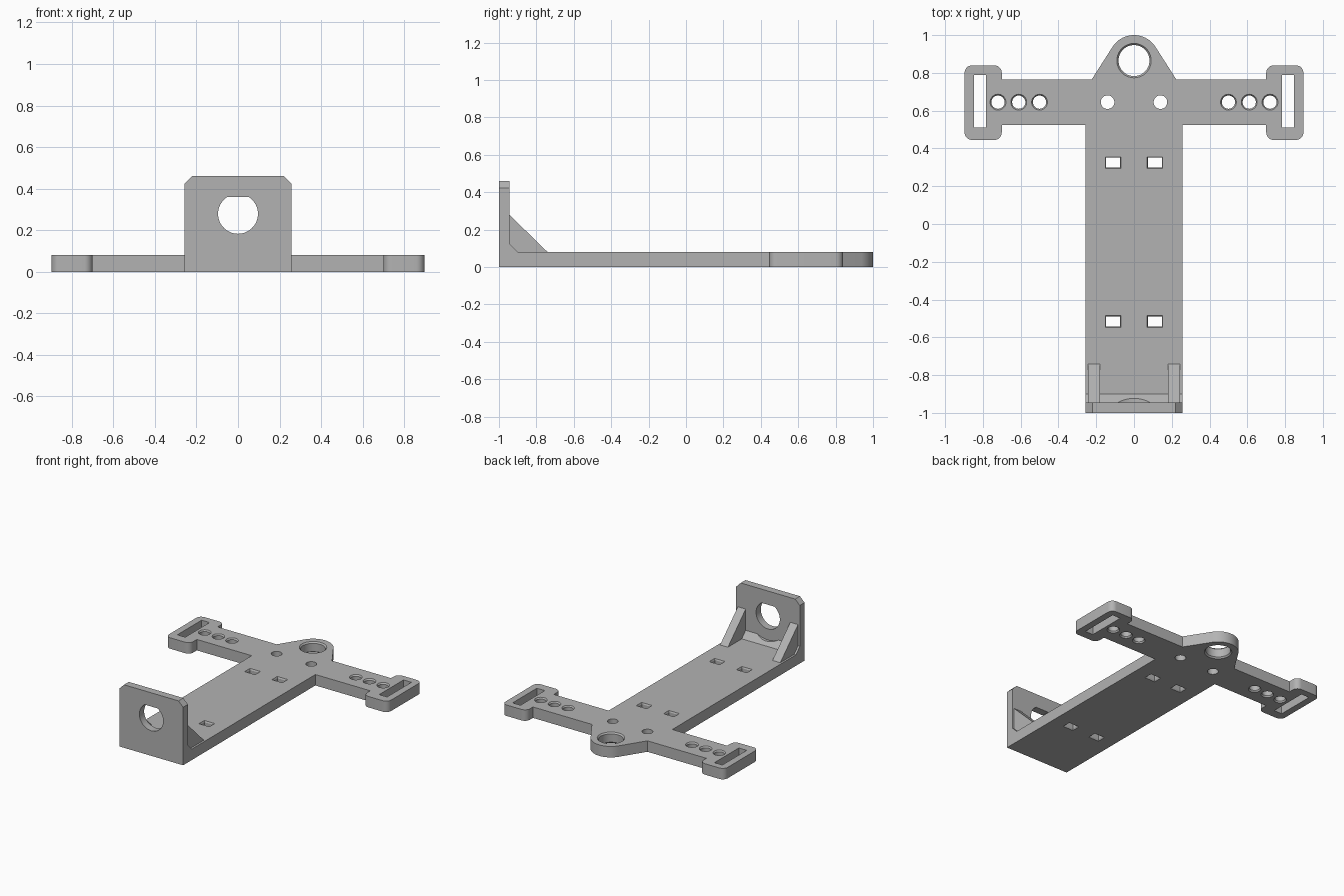
import bpy, bmesh, math
from mathutils import Vector

if "Cube" in bpy.data.objects:
    bpy.data.objects.remove(bpy.data.objects["Cube"])

grey = bpy.data.materials.new("mid grey")
grey.diffuse_color = (0.45, 0.45, 0.45, 1)
grey.use_nodes = True
grey.node_tree.nodes["Principled BSDF"].inputs["Base Color"].default_value = grey.diffuse_color


def loft(name, rings):
    """Closed solid through a stack of matching point rings."""
    bm = bmesh.new()
    rows = [[bm.verts.new(p) for p in ring] for ring in rings]
    n = len(rows[0])
    bm.faces.new(rows[0])
    bm.faces.new(rows[-1])
    for a, b in zip(rows, rows[1:]):
        for i in range(n):
            j = (i + 1) % n
            bm.faces.new((a[i], a[j], b[j], b[i]))
    bmesh.ops.recalc_face_normals(bm, faces=bm.faces)
    me = bpy.data.meshes.new(name)
    bm.to_mesh(me)
    bm.free()
    me.materials.append(grey)
    ob = bpy.data.objects.new(name, me)
    bpy.context.collection.objects.link(ob)
    return ob


def prism(name, pts, axis, lo, hi):
    """Extrude a 2D profile along x, y or z."""
    def place(p, d):
        return {'x': (d, p[0], p[1]), 'y': (p[0], d, p[1]), 'z': (p[0], p[1], d)}[axis]
    return loft(name, [[place(p, d) for p in pts] for d in (lo, hi)])


def arc(cx, cy, r, a0, a1, n):
    angles = [math.radians(a0 + (a1 - a0) * i / n) for i in range(n + 1)]
    return [(cx + r * math.cos(a), cy + r * math.sin(a)) for a in angles]


def circle(cx, cy, r, n=48):
    return arc(cx, cy, r, 0, 360, n)[:-1]


def rect(x0, x1, y0, y1):
    return [(x0, y0), (x1, y0), (x1, y1), (x0, y1)]


def combine(target, tool, operation):
    """Apply a boolean, then discard the tool."""
    mod = target.modifiers.new("boolean", 'BOOLEAN')
    mod.operation = operation
    mod.solver = 'EXACT'
    mod.object = tool
    bpy.context.view_layer.update()
    dg = bpy.context.evaluated_depsgraph_get()
    me = bpy.data.meshes.new_from_object(target.evaluated_get(dg))
    target.modifiers.clear()
    target.data = me
    bpy.data.objects.remove(tool)


def chamfered_cutter(ring, c):
    """Through-hole cutter flared by c(z) at both plate faces."""
    d = 0.01
    wide, tight = ring(c), ring(0)
    levels = [(-0.02, wide), (0, wide), (d, tight), (T - d, tight), (T, wide), (T + 0.02, wide)]
    return loft("cutter", [[(x, y, z) for x, y in pts] for z, pts in levels])


T = 0.08      # plate thickness
W = 0.257     # half width of the spine

# Flat plate: spine, cross arms, rounded strap pads and rounded nose
r, px0, px1, py0, py1 = 0.04, 0.70, 0.897, 0.445, 0.84
half = [(W, -1), (W, 0.525), (px0, 0.525)]
half += arc(px0 + r, py0 + r, r, 180, 270, 8)
half += arc(px1 - r, py0 + r, r, 270, 360, 8)
half += arc(px1 - r, py1 - r, r, 0, 90, 8)
half += arc(px0 + r, py1 - r, r, 90, 180, 8)
half += [(px0, 0.765), (0.224, 0.765)]
half += arc(0, 0.865, 0.135, 32, 90, 14)
outline = half + [(-x, y) for x, y in reversed(half[:-1])]
bracket = prism("bracket", outline, 'z', 0, T)

# Upright wall with clipped top corners
c, top = 0.037, 0.46
wall = prism("wall", [(-W, 0), (W, 0), (W, top - c), (W - c, top), (c - W, top), (-W, top - c)],
             'y', -1, -0.945)
# Sloped root strip behind the wall, scooped for clearance round the hole
root = prism("root", [(-0.96, 0.05), (-0.96, 0.14), (-0.9, 0.08), (-0.9, 0.05)], 'x', -W, W)
combine(root, prism("scoop", circle(0, 0.28, 0.177, 64), 'y', -0.945, -0.8), 'DIFFERENCE')
combine(bracket, wall, 'UNION')
combine(bracket, root, 'UNION')

# Triangular side gussets
for s in (-1, 1):
    gusset = prism("gusset", [(-0.97, 0.04), (-0.97, 0.28), (-0.945, 0.28), (-0.74, T), (-0.74, 0.04)],
                   'x', s * 0.18, s * 0.243)
    combine(bracket, gusset, 'UNION')

# Wall hole with a flat top
flat = [(x, min(z, 0.36)) for x, z in circle(0, 0.279, 0.096, 64)]
a = math.degrees(math.asin(0.081 / 0.096))
flat = arc(0, 0.279, 0.096, 180 - a, 360 + a, 48)
combine(bracket, prism("cutter", flat, 'y', -1.1, -0.93), 'DIFFERENCE')

# Nose hole
combine(bracket, chamfered_cutter(lambda e: circle(0, 0.865, 0.082 + e, 64), 0.009), 'DIFFERENCE')

for s in (-1, 1):
    # Strap slots and plain screw holes
    combine(bracket, prism("cutter", rect(s * 0.783, s * 0.847, 0.51, 0.79), 'z', -0.1, 0.2), 'DIFFERENCE')
    combine(bracket, prism("cutter", circle(s * 0.14, 0.645, 0.036), 'z', -0.1, 0.2), 'DIFFERENCE')
    # Row of arm holes
    for x in (0.50, 0.61, 0.72):
        combine(bracket, chamfered_cutter(lambda e: circle(s * x, 0.645, 0.035 + e), 0.007), 'DIFFERENCE')
    # Rectangular tie holes
    for y in (0.325, -0.516):
        combine(bracket, chamfered_cutter(
            lambda e: rect(s * 0.11 - 0.037 - e, s * 0.11 + 0.037 + e, y - 0.026 - e, y + 0.026 + e),
            0.005), 'DIFFERENCE')

# Smooth curved walls, keep corners crisp
bpy.context.view_layer.objects.active = bracket
bracket.select_set(True)
bpy.ops.object.shade_smooth_by_angle(angle=math.radians(25))
